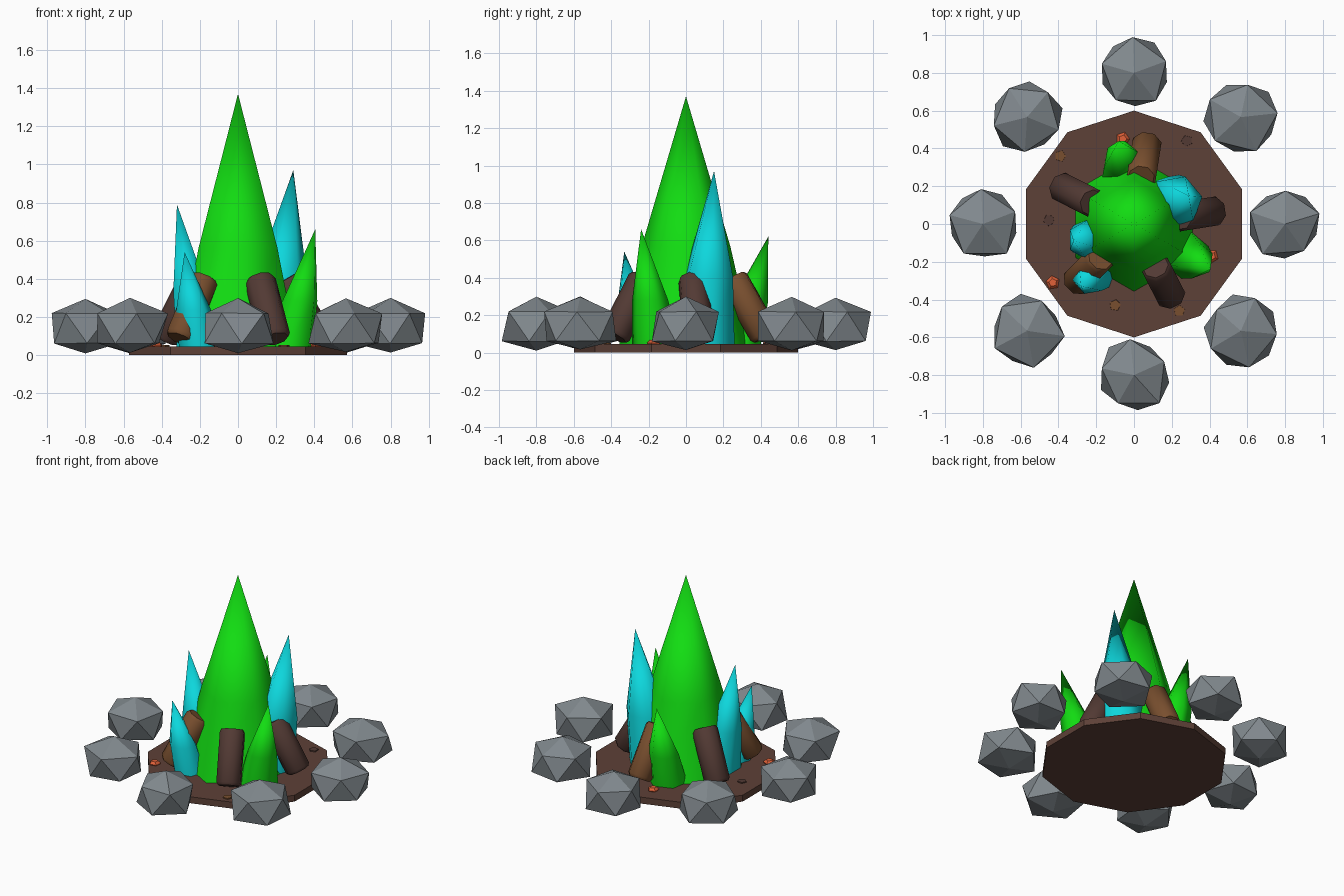
import bpy, bmesh, math, random
from mathutils import Vector

random.seed(4)
if "Cube" in bpy.data.objects:
    bpy.data.objects.remove(bpy.data.objects["Cube"], do_unlink=True)


def material(name, r, g, b):
    m = bpy.data.materials.new(name)
    m.use_nodes = True
    m.diffuse_color = (r, g, b, 1)
    m.node_tree.nodes["Principled BSDF"].inputs["Base Color"].default_value = (r, g, b, 1)
    return m


EARTH = material("earth brown", .11, .052, .038)
DARK = material("dark bark", .085, .042, .034)
BROWN = material("light bark", .19, .078, .028)
STONE = material("grey stone", .22, .25, .27)
GREEN = material("bright green", .006, .72, .006)
CYAN = material("bright cyan", .004, .68, .72)
EMBER = material("ember orange", .75, .12, .04)


def finish(name, bm, mat, smooth_angle=None):
    bmesh.ops.recalc_face_normals(bm, faces=bm.faces)
    me = bpy.data.meshes.new(name)
    bm.to_mesh(me)
    bm.free()
    me.materials.append(mat)
    ob = bpy.data.objects.new(name, me)
    bpy.context.collection.objects.link(ob)
    if smooth_angle:
        bpy.ops.object.select_all(action='DESELECT')
        ob.select_set(True)
        bpy.context.view_layer.objects.active = ob
        bpy.ops.object.shade_smooth_by_angle(angle=math.radians(smooth_angle))
    return ob


def polar(radius, degrees, z=0):
    a = math.radians(degrees)
    return Vector((radius * math.cos(a), radius * math.sin(a), z))


def loft(name, rings, sides, mat, turn=90, axis=None, smooth=None):
    """Skin polygon rings given as (centre, radius); a zero radius is a tip."""
    bm = bmesh.new()
    q = Vector(axis).to_track_quat('Z', 'Y') if axis else None
    loops = []
    for centre, radius in rings:
        pts = [polar(radius, turn + 360 * i / sides) for i in range(sides)]
        if q:
            pts = [q @ p for p in pts]
        loops.append([bm.verts.new(Vector(centre) + p) for p in pts])
    for low, high in zip(loops, loops[1:]):
        for i in range(sides):
            j = (i + 1) % sides
            bm.faces.new((low[i], low[j], high[j], high[i]))
    bm.faces.new(loops[0][::-1])
    bm.faces.new(loops[-1])
    bmesh.ops.remove_doubles(bm, verts=bm.verts, dist=.0001)
    return finish(name, bm, mat, smooth)


# Ground disc
loft("ground_disc", [((0, 0, 0), .6), ((0, 0, .045), .6)], 10, EARTH)


# Flames: hexagonal spikes, slightly swollen above the base, leaning outward
def flame(name, base, tip, radius, mat, swell=.8, turn=90):
    base, tip = Vector(base), Vector(tip)
    rings = [(base, radius), (base.lerp(tip, .4), radius * swell), (tip, 0)]
    loft(name, rings, 6, mat, turn, smooth=65)


flame("centre_flame", (0, 0, .03), (0, 0, 1.37), .36, GREEN, .66)
flame("left_cyan_flame", (.18, .1, .03), (.29, .15, .97), .17, CYAN, .82, 70)
flame("right_cyan_flame", (-.2, -.08, .03), (-.32, -.09, .79), .14, CYAN, .75)
flame("front_cyan_flame", (-.2, -.25, .03), (-.28, -.33, .54), .11, CYAN, .85, 70)
flame("left_green_flame", (.27, -.16, .03), (.405, -.24, .66), .13, GREEN, .75, 80)
flame("back_green_flame", (-.05, .27, .03), (-.08, .44, .62), .13, GREEN, .78, 80)

# Leaning logs with softened ends
for i, bark in enumerate((DARK, BROWN, DARK, BROWN, DARK)):
    angle = 9 + 72 * i
    foot, head = polar(.43, angle, .085), polar(.25, angle, .4)
    rings = [(foot, .07), (foot.lerp(head, .05), .083),
             (foot.lerp(head, .95), .083), (head, .07)]
    loft(f"log_{i + 1}", rings, 8, bark, 22.5, head - foot, 50)

# Ring of faceted stones
for i in range(8):
    bm = bmesh.new()
    bmesh.ops.create_icosphere(bm, subdivisions=1, radius=1)
    centre = polar(.8, 45 * i, .155)
    spin = math.radians(random.uniform(0, 72))
    for v in bm.verts:
        x, y, z = v.co
        grow = random.uniform(.19, .225)
        v.co = (centre.x + grow * (x * math.cos(spin) - y * math.sin(spin)),
                centre.y + grow * (x * math.sin(spin) + y * math.cos(spin)),
                centre.z + z * random.uniform(.138, .146))
        # Flatten the underside a little and keep within the outer circle
        if -.9 < z < 0:
            v.co.z -= .03
        v.co.x = max(-1, min(1, v.co.x))
        v.co.y = max(-1, min(1, v.co.y))
    finish(f"stone_{i + 1}", bm, STONE)

# Bark chips set into the ground
for i, (x, y) in enumerate(((-.39, .36), (.28, .44), (-.1, -.43), (-.45, .02), (.24, -.46))):
    mat = DARK if i % 2 else BROWN
    loft(f"bark_chip_{i + 1}", [((x, y, .005), .035), ((x, y, .052), .03)], 5, mat, 40 * i)

# Glowing embers
for i, (x, y) in enumerate(((-.06, .45), (.41, -.17), (-.43, -.31))):
    rings = [((x, y, .035), .028), ((x, y, .052), .038), ((x, y, .068), .022)]
    loft(f"ember_{i + 1}", rings, 5, EMBER, 50 * i)
